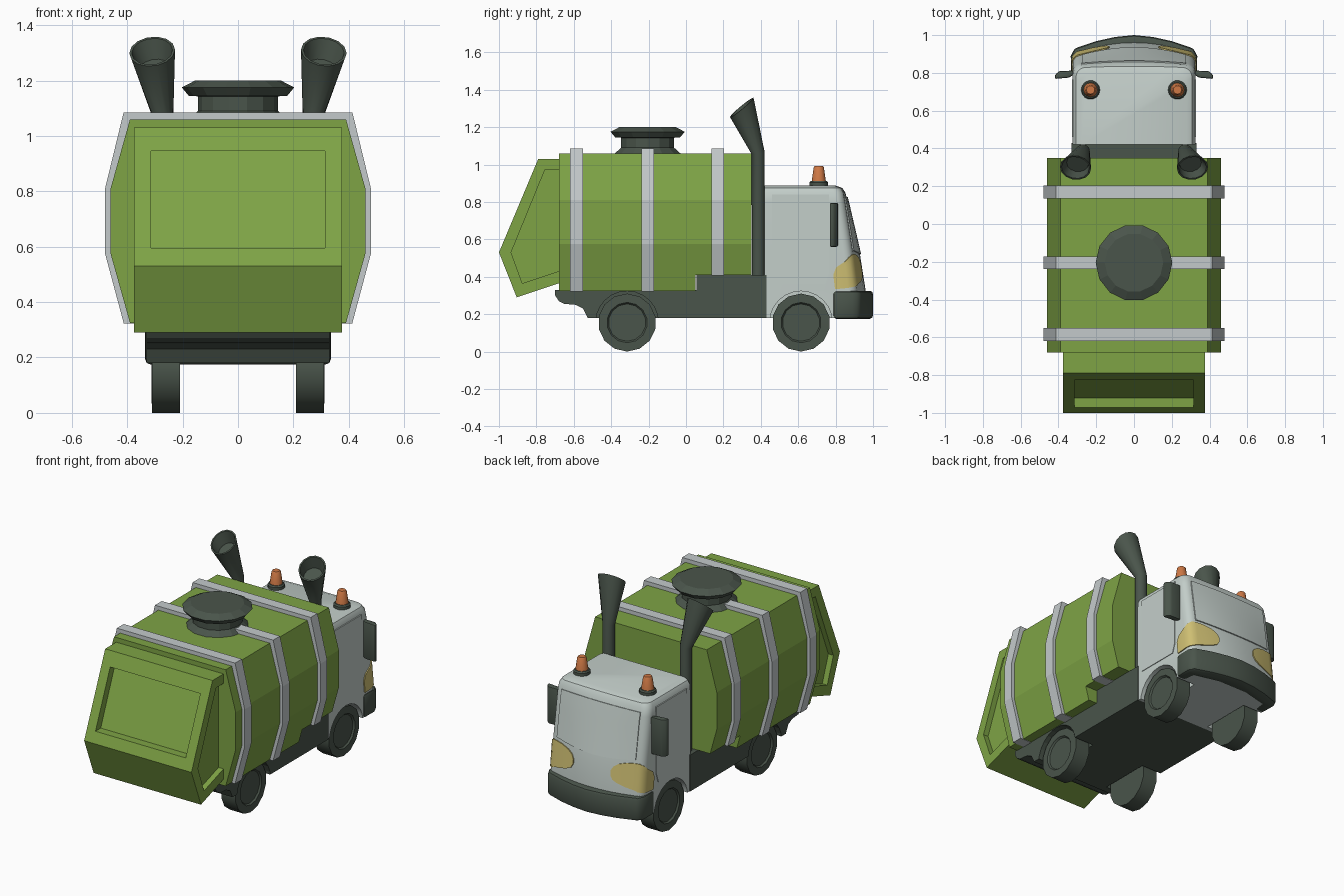
import bpy, bmesh, math
from mathutils import Vector

if "Cube" in bpy.data.objects:
    bpy.data.objects.remove(bpy.data.objects["Cube"])


def material(name, rgb):
    m = bpy.data.materials.new(name)
    m.diffuse_color = (*rgb, 1)
    m.use_nodes = True
    m.node_tree.nodes["Principled BSDF"].inputs["Base Color"].default_value = m.diffuse_color
    return m


GREEN = material("body green", (0.21, 0.37, 0.06))
DARK = material("dark grey", (0.068, 0.09, 0.07))
CAB = material("cab pale grey", (0.55, 0.62, 0.59))
BAND = material("band grey", (0.55, 0.59, 0.60))
ORANGE = material("beacon orange", (0.62, 0.19, 0.06))
YELLOW = material("headlight yellow", (0.62, 0.52, 0.17))


def loft(name, rings, mat, caps=True, closed=True):
    """Skin a list of point rings, optionally capping the ends."""
    bm = bmesh.new()
    vs = [[bm.verts.new(p) for p in r] for r in rings]
    n = len(rings[0])
    for a, b in zip(vs, vs[1:]):
        for i in range(n if closed else n - 1):
            j = (i + 1) % n
            bm.faces.new((a[i], a[j], b[j], b[i]))
    if caps:
        bm.faces.new(vs[0])
        bm.faces.new(vs[-1])
    bmesh.ops.recalc_face_normals(bm, faces=bm.faces)
    me = bpy.data.meshes.new(name)
    bm.to_mesh(me)
    bm.free()
    me.materials.append(mat)
    ob = bpy.data.objects.new(name, me)
    bpy.context.collection.objects.link(ob)
    return ob


def prism(name, pts, axis, a, b, mat):
    put = {'x': lambda p, h: (h, p[0], p[1]), 'y': lambda p, h: (p[0], h, p[1]),
           'z': lambda p, h: (p[0], p[1], h)}[axis]
    return loft(name, [[put(p, h) for p in pts] for h in (a, b)], mat)


def lathe(name, prof, n, mat, loc, axis='z'):
    """Revolve (radius, height) points around z or x."""
    rings = []
    for r, h in prof:
        ring = []
        for i in range(n):
            t = 2 * math.pi * i / n
            c, s = r * math.cos(t), r * math.sin(t)
            ring.append(Vector((c, s, h) if axis == 'z' else (h, s, -c)) + Vector(loc))
        rings.append(ring)
    return loft(name, rings, mat)


def activate(ob):
    bpy.ops.object.select_all(action='DESELECT')
    ob.select_set(True)
    bpy.context.view_layer.objects.active = ob


def smooth(ob, deg=32):
    activate(ob)
    bpy.ops.object.shade_smooth_by_angle(angle=math.radians(deg))


def modify(ob, kind, **props):
    m = ob.modifiers.new(kind, kind)
    for k, v in props.items():
        setattr(m, k, v)
    activate(ob)
    bpy.ops.object.modifier_apply(modifier=m.name)


def cut(ob, cutters):
    for c in cutters:
        modify(ob, 'BOOLEAN', object=c, operation='DIFFERENCE', solver='EXACT')


def discard(obs):
    for o in obs:
        bpy.data.objects.remove(o)


# Tank with a notch at its front lower edge, and three bands
def section(w_end, w_mid, top, low):
    wl = w_end + (w_mid - w_end) * (low - 0.325) / 0.25
    half = [(wl, low), (w_mid, 0.575), (w_mid, 0.81), (w_end, top)]
    return half + [(-x, z) for x, z in reversed(half)]


prism("tank_rear", section(0.39, 0.46, 1.06, 0.325), 'y', -0.68, 0.05, GREEN)
prism("tank_front", section(0.39, 0.46, 1.06, 0.41), 'y', 0.05, 0.35, GREEN)
for y, low in ((-0.585, 0.322), (-0.205, 0.322), (0.17, 0.407)):
    prism("tank_band", section(0.413, 0.48, 1.085, low), 'y', y - 0.034, y + 0.034, BAND)

# Filler hatch on top
lathe("hatch", [(0.185, 1.055), (0.145, 1.09), (0.145, 1.143), (0.178, 1.145), (0.203, 1.175),
                (0.155, 1.2)], 14, DARK, (0, -0.205, 0))

# Tailgate with recessed rear and side panels
gate = prism("tailgate", [(-0.6, 1.03), (-0.79, 1.03), (-1.0, 0.53), (-0.905, 0.29),
                          (-0.68, 0.365), (-0.6, 0.39)], 'x', -0.375, 0.375, GREEN)
panel = [(-0.68, 0.97), (-0.755, 0.97), (-0.935, 0.53), (-0.875, 0.365), (-0.68, 0.43)]
cutters = [prism("gate_cutter", panel, 'x', s * 0.34, s * 0.45, GREEN) for s in (-1, 1)]
cutters.append(prism("gate_cutter", [(-0.776, 0.945), (-0.92, 0.595), (-1.1, 0.595),
                                     (-1.1, 0.945)], 'x', -0.315, 0.315, GREEN))
cut(gate, cutters)
discard(cutters)

# Chassis
chassis = prism("chassis", [(-0.7, 0.33), (-0.7, 0.30), (-0.68, 0.27), (-0.65, 0.255),
                            (-0.59, 0.25), (-0.55, 0.23), (-0.525, 0.18), (0.43, 0.18),
                            (0.43, 0.41), (0.055, 0.41), (0.055, 0.33)], 'x', -0.33, 0.33, DARK)

# Cab: horizontal sections (z, front y, bow of the front, side inset)
LEVELS = [(0.18, 0.96, 0.06, 0), (0.33, 0.96, 0.06, 0), (0.52, 0.93, 0.05, 0),
          (0.80, 0.865, 0.02, 0), (0.85, 0.852, 0.015, 0.004), (0.875, 0.835, 0.01, 0.018),
          (0.887, 0.80, 0.01, 0.045)]
R = 0.05


def cab_point(t, z, off=0.0):
    """t < 0: along the side, 0-1: round the corner, > 1: across the front."""
    for a, b in zip(LEVELS, LEVELS[1:]):
        if a[0] <= z <= b[0]:
            k = (z - a[0]) / (b[0] - a[0])
            yf, bow, ins = (a[i] + (b[i] - a[i]) * k for i in (1, 2, 3))
            break
    w = 0.325 - ins
    cy = yf - bow * ((w - R) / 0.325) ** 2 - R
    if t <= 0:
        return Vector((w + off, cy + t, z))
    if t <= 1:
        c, s = math.cos(t * math.pi / 2), math.sin(t * math.pi / 2)
        return Vector((w - R + (R + off) * c, cy + (R + off) * s, z))
    x = (w - R) - (t - 1)
    return Vector((x, yf - bow * (x / 0.325) ** 2 + off, z))


def flip(p):
    return Vector((-p.x, p.y, p.z))


rings = []
for lv in LEVELS:
    z, w = lv[0], 0.325 - lv[3]
    half = [Vector((w, 0.42, z))] + [cab_point(i / 5, z) for i in range(6)]
    half += [cab_point(1 + (w - R) * i / 4, z) for i in range(1, 4)]
    rings.append(half + [cab_point(1 + w - R, z)] + [flip(p) for p in reversed(half)])
cab = loft("cab", rings, CAB)

# Wheels and wheel arches
cutters = []
for y in (-0.315, 0.615):
    for s in (-1, 1):
        w = lathe("wheel", [(0.155, s * 0.21), (0.155, s * 0.31), (0.108, s * 0.312),
                            (0.1, s * 0.302)], 14, DARK, (0, y, 0.155), 'x')
        smooth(w)
        cutters.append(lathe("arch_cutter", [(0.168, s * 0.19), (0.168, s * 0.45)], 24, DARK,
                             (0, y, 0.155), 'x'))
cut(chassis, cutters[:2])
cut(cab, cutters[2:])
discard(cutters)
smooth(cab)


# Thin plates that follow the cab surface
def plate(name, cols, mat, mirror=False):
    for s in ((1, -1) if mirror else (1,)):
        grid = []
        for t, lo, hi in cols:
            col = [cab_point(t, lo + (hi - lo) * i / 6, 0.002) for i in range(7)]
            grid.append(col if s > 0 else [flip(p) for p in col])
        ob = loft(name, grid, mat, caps=False, closed=False)
        modify(ob, 'SOLIDIFY', thickness=0.009, offset=0)
        smooth(ob)


plate("headlight", [(-0.07, 0.335, 0.41), (-0.05, 0.335, 0.45), (-0.001, 0.34, 0.48),
                    (0.33, 0.345, 0.505), (0.67, 0.35, 0.52), (1, 0.36, 0.52),
                    (1.05, 0.37, 0.515), (1.1, 0.385, 0.50), (1.13, 0.40, 0.48),
                    (1.145, 0.425, 0.455)], YELLOW, True)
plate("windshield", [(1 + 0.55 * i / 8, 0.54 - 0.02 * math.sin(math.pi * i / 8), 0.825)
                     for i in range(9)], CAB)
for s in (-1, 1):
    prism("door_panel", [(0.46, 0.36), (0.745, 0.36), (0.765, 0.42), (0.765, 0.84),
                         (0.46, 0.84)], 'x', s * 0.322, s * 0.329, CAB)

# Bumper
outer = [(0.333, 0.785), (0.335, 0.89), (0.315, 0.93), (0.2, 0.968), (0.1, 0.99)]
inner = [(0.27, 0.785), (0.26, 0.86), (0.1, 0.9)]
plan = outer + [(0, 1.0)] + [(-x, y) for x, y in reversed(outer)]
plan += [(-x, y) for x, y in inner] + [(x, y) for x, y in reversed(inner)]
bumper = prism("bumper", plan, 'z', 0.175, 0.325, DARK)
modify(bumper, 'BEVEL', width=0.018, segments=2, limit_method='ANGLE',
       angle_limit=math.radians(40))
smooth(bumper)

for s in (-1, 1):
    # Mirrors
    m = prism("side_mirror", [(s * x, y) for x, y in (
        (0.32, 0.79), (0.345, 0.775), (0.42, 0.768), (0.418, 0.79), (0.395, 0.81),
        (0.32, 0.812))], 'z', 0.56, 0.795, DARK)
    modify(m, 'BEVEL', width=0.008, segments=2, limit_method='ANGLE')
    smooth(m)

    # Roof beacons
    smooth(lathe("beacon_base", [(0.05, 0.88), (0.05, 0.905), (0.043, 0.913)], 14, DARK,
                 (s * 0.23, 0.71, 0)))
    smooth(lathe("beacon", [(0.038, 0.91), (0.027, 0.985), (0.022, 0.992)], 12, ORANGE,
                 (s * 0.23, 0.71, 0)))

    # Exhaust stacks: pipe, flared horn and hollow mouth
    def ring(center, normal, r):
        n = Vector(normal).normalized()
        u = Vector((1, 0, 0))
        u = (u - n * u.dot(n)).normalized()
        v = n.cross(u)
        pts = [Vector(center) + r * (math.cos(a) * u + math.sin(a) * v)
               for a in (2 * math.pi * i / 14 for i in range(14))]
        return pts if s > 0 else [flip(p) for p in pts]

    mouth = (0.1, -0.63, 0.76)
    stack = loft("exhaust_stack", [
        ring((0.27, 0.386, 0.40), (0, 0, 1), 0.035),
        ring((0.27, 0.386, 1.06), (0, -0.15, 1), 0.036),
        ring((0.31, 0.298, 1.305), mouth, 0.083),
        ring((0.31, 0.298, 1.305), mouth, 0.074),
        ring((0.299, 0.322, 1.24), mouth, 0.058)], DARK)
    smooth(stack)
